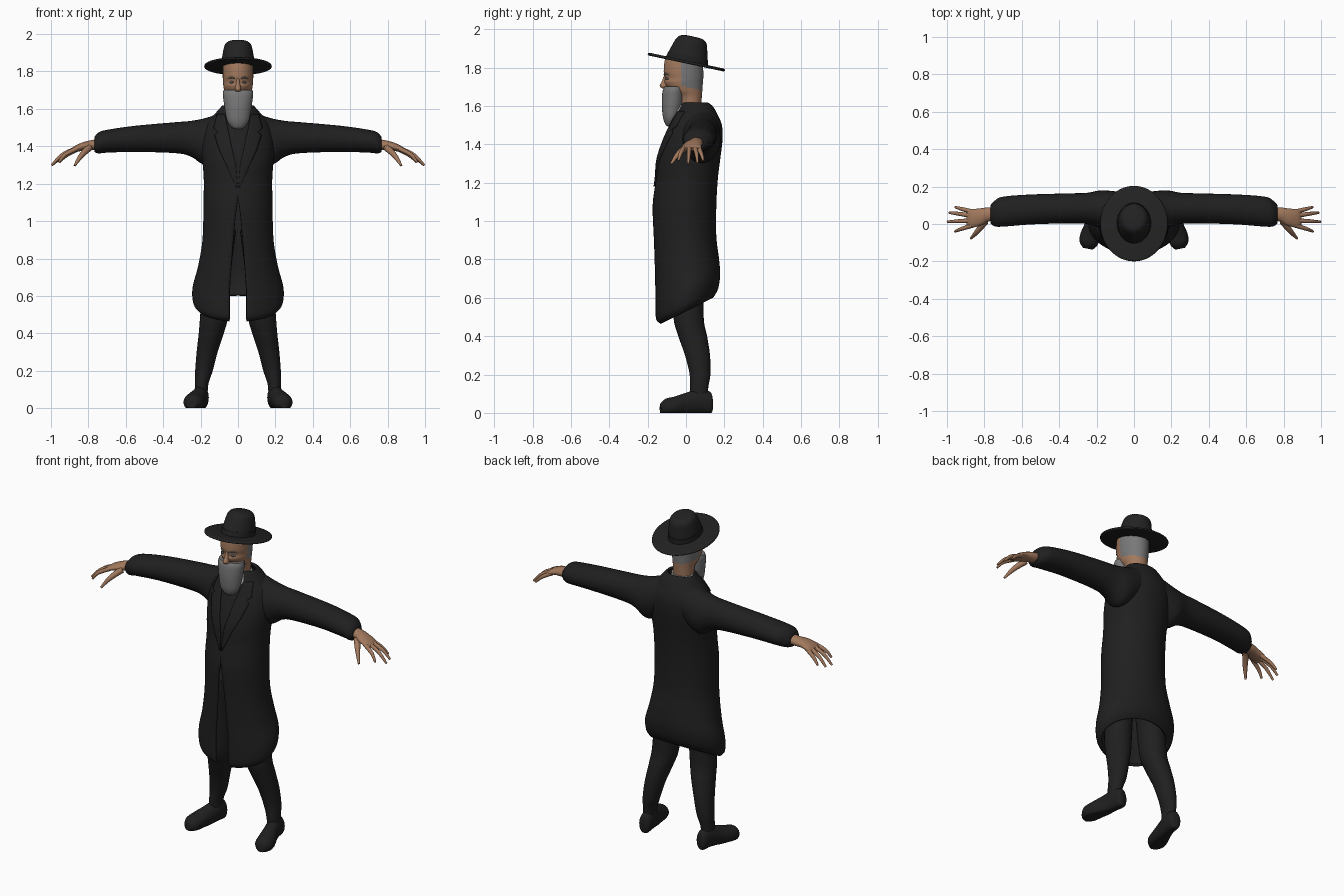
import bpy, bmesh, math
from mathutils import Vector, Matrix

if "Cube" in bpy.data.objects:
    bpy.data.objects.remove(bpy.data.objects["Cube"])


def material(name, rgb):
    m = bpy.data.materials.new(name)
    m.diffuse_color = (*rgb, 1)
    m.use_nodes = True
    m.node_tree.nodes["Principled BSDF"].inputs["Base Color"].default_value = m.diffuse_color
    return m


BLACK = material("black_cloth", (0.014, 0.014, 0.014))
HAT = material("black_felt", (0.016, 0.016, 0.016))
SKIN = material("skin", (0.36, 0.19, 0.11))
GREY = material("grey_hair", (0.19, 0.19, 0.19))
SHIRT = material("pale_shirt", (0.40, 0.40, 0.39))
EYE = material("eye", (0.10, 0.11, 0.13))


def finish(name, bm, *mats, angle=50):
    me = bpy.data.meshes.new(name)
    bm.to_mesh(me)
    bm.free()
    for m in mats:
        me.materials.append(m)
    ob = bpy.data.objects.new(name, me)
    bpy.context.collection.objects.link(ob)
    bpy.ops.object.select_all(action='DESELECT')
    bpy.context.view_layer.objects.active = ob
    ob.select_set(True)
    bpy.ops.object.shade_smooth_by_angle(angle=math.radians(angle))
    return ob


def spline(rows, sub=5):
    """Smooth resampling of a list of equal-length tuples."""
    pts = [rows[0]] + list(rows) + [rows[-1]]
    out = []
    for i in range(1, len(pts) - 2):
        for k in range(sub):
            t = k / sub
            out.append(tuple(
                b + 0.5 * t * (c - a + t * (2*a - 5*b + 4*c - d + t * (3*(b - c) + d - a)))
                for a, b, c, d in zip(*pts[i - 1:i + 3])))
    return out + [tuple(rows[-1])]


def tube(name, rows, mats, side=1, axis=None, ref=(0, 1, 0), n=28, sub=5,
         floor=False, rule=None, angle=50, tilt=None):
    """Loft of ellipses: row = x, y, z, radius along ref, other radius."""
    rows = spline(rows, sub)
    bm = bmesh.new()
    rings = []
    for i, (x, y, z, r1, r2) in enumerate(rows):
        a, b = rows[max(i - 1, 0)], rows[min(i + 1, len(rows) - 1)]
        d = Vector(axis) if axis else Vector(b[:3]) - Vector(a[:3])
        d.normalize()
        u = Vector(ref)
        u = (u - d * u.dot(d)).normalized()
        v = d.cross(u)
        ring = []
        for k in range(n):
            t = 2 * math.pi * k / n
            p = Vector((x, y, z)) + u * r1 * math.cos(t) + v * r2 * math.sin(t)
            if floor:
                p.z = max(p.z, 0)
            p.x *= side
            ring.append(bm.verts.new(p))
        rings.append(ring)
    for r, s in zip(rings, rings[1:]):
        for k in range(n):
            bm.faces.new((r[k], r[(k + 1) % n], s[(k + 1) % n], s[k]))
    bm.faces.new(rings[0])
    bm.faces.new(rings[-1])
    bmesh.ops.recalc_face_normals(bm, faces=bm.faces)
    if rule:
        for f in bm.faces:
            f.material_index = rule(f.calc_center_median())
    if tilt:
        bm.transform(tilt)
    return finish(name, bm, *mats, angle=angle)


def upright(rows):
    """Rows given as z, half width, front y, back y."""
    return [(0, (f + b) / 2, z, (b - f) / 2, a) for z, a, f, b in rows]


Z = (0, 0, 1)

# Long coat: open shell with a front slit and a slanted, curled-in hem
COAT = spline([
    (.53, .215, -.135, .142), (.565, .24, -.158, .168), (.64, .243, -.163, .178),
    (.75, .215, -.164, .172), (.90, .19, -.168, .158), (1.08, .185, -.174, .158),
    (1.22, .183, -.156, .166), (1.32, .19, -.148, .178), (1.42, .197, -.118, .19),
    (1.50, .18, -.085, .187), (1.56, .135, -.06, .162), (1.60, .10, -.04, .138),
    (1.618, .085, -.02, .112)], 4)
N = 64
bm = bmesh.new()
grid = []
for z, a, f, b in COAT:
    gap = .046 * max(0, min(1, (1.12 - z) / .42)) ** .8
    d = math.asin(gap / a)
    w = max(0, min(1, (1.0 - z) / .4))
    row = []
    for j in range(N + 1):
        t = -math.pi / 2 + d + (2 * math.pi - 2 * d) * j / N
        y = (f + b) / 2 + (b - f) / 2 * math.sin(t)
        row.append(bm.verts.new((a * math.cos(t), y, z + .5 * y * w)))
    grid.append(row)
for r, s in zip(grid, grid[1:]):
    for j in range(N):
        bm.faces.new((r[j], r[j + 1], s[j + 1], s[j]))
bmesh.ops.remove_doubles(bm, verts=bm.verts, dist=.0005)
coat = finish("long_coat", bm, BLACK)
mod = coat.modifiers.new("thickness", 'SOLIDIFY')
mod.thickness = .014
mod.offset = -1


def coat_front(x, z):
    _, a, f, b = min(COAT, key=lambda r: abs(r[0] - z))
    for lo, hi in zip(COAT, COAT[1:]):
        if lo[0] <= z <= hi[0]:
            t = (z - lo[0]) / max(hi[0] - lo[0], 1e-6)
            _, a, f, b = [p + (q - p) * t for p, q in zip(lo, hi)]
    return (f + b) / 2 - (b - f) / 2 * math.sqrt(max(0, 1 - (x / a) ** 2))


# Lapels lying on the coat front: z, inner x, outer x
LAPEL = [(1.57, .07, .11), (1.495, .055, .13), (1.475, .05, .105), (1.46, .047, .125),
         (1.38, .03, .10), (1.30, .012, .062), (1.18, .002, .008)]
for s, nm in ((-1, "right"), (1, "left")):
    bm = bmesh.new()
    dense = []
    for p, q in zip(LAPEL, LAPEL[1:]):
        dense += [[u + (v - u) * k / 4 for u, v in zip(p, q)] for k in range(4)]
    dense.append(LAPEL[-1])
    g = []
    for z, x0, x1 in dense:
        xs = [x0 + (x1 - x0) * k / 6 for k in range(7)]
        g.append([bm.verts.new((s * x, coat_front(x, z) - .003, z)) for x in xs])
    for r, q in zip(g, g[1:]):
        for k in range(6):
            bm.faces.new((r[k], r[k + 1], q[k + 1], q[k]))
    lap = finish(nm + "_lapel", bm, BLACK, angle=40)
    mod = lap.modifiers.new("thickness", 'SOLIDIFY')
    mod.thickness = .009
    mod.offset = 0

# Limbs, mirrored left and right
SLEEVE = [(.06, .07, 1.48, .10, .11), (.17, .08, 1.427, .10, .125), (.25, .083, 1.44, .084, .096),
          (.33, .084, 1.446, .08, .083), (.545, .078, 1.44, .08, .07), (.70, .066, 1.427, .08, .061),
          (.745, .056, 1.418, .068, .056), (.768, .052, 1.41, .048, .04)]
PALM = [(.74, .053, 1.41, .036, .03), (.79, .05, 1.405, .038, .026), (.83, .037, 1.398, .046, .022),
        (.87, .03, 1.385, .05, .016), (.89, .03, 1.374, .045, .01)]
FINGERS = {
    "index_finger": [(.865, -.008, 1.386), (.925, -.027, 1.355), (.957, -.04, 1.315)],
    "middle_finger": [(.87, .018, 1.386), (.94, .015, 1.353), (.997, .012, 1.298)],
    "ring_finger": [(.87, .045, 1.384), (.94, .055, 1.35), (.988, .06, 1.302)],
    "little_finger": [(.86, .065, 1.384), (.92, .08, 1.35), (.955, .09, 1.315)],
    "thumb": [(.795, .015, 1.393), (.838, -.04, 1.35), (.873, -.078, 1.297)]}
LEG = [(.09, 0, .95, .10, .08), (.11, .005, .75, .09, .075), (.127, .013, .5, .079, .075),
       (.143, .035, .4, .075, .067), (.165, .06, .3, .065, .056), (.182, .073, .2, .054, .047),
       (.194, .068, .13, .048, .036), (.197, .068, .06, .045, .034)]
SHOE = [(.188, .138, .045, .03, .018), (.191, .125, .052, .058, .034), (.198, .07, .06, .064, .041),
        (.213, .01, .048, .06, .044), (.234, -.06, .035, .05, .053), (.243, -.105, .03, .044, .048),
        (.247, -.132, .024, .026, .026)]
for s, nm in ((-1, "right_"), (1, "left_")):
    tube(nm + "sleeve", SLEEVE, [BLACK], s, axis=(1, 0, 0))
    tube(nm + "palm", PALM, [SKIN], s)
    for f, pts in FINGERS.items():
        radii = (.019, .014, .006) if f == "thumb" else (.0125, .0105, .006)
        tube(nm + f, [(*p, r, r) for p, r in zip(pts, radii)], [SKIN], s, n=12)
    tube(nm + "trouser_leg", LEG, [BLACK], s, axis=Z)
    tube(nm + "shoe", SHOE, [BLACK], s, axis=(.2, -1, 0), ref=Z, floor=True)

# Head with grey hair at the back and sides, skin elsewhere
tube("head", upright([
    (1.54, .058, -.03, .075), (1.64, .06, -.04, .082), (1.68, .07, -.085, .085),
    (1.72, .078, -.112, .088), (1.745, .08, -.109, .09), (1.78, .082, -.116, .09),
    (1.84, .08, -.11, .088), (1.88, .07, -.09, .08)]), [SKIN, GREY], axis=Z, n=48, sub=6,
    rule=lambda c: int(c.y > -.02 and c.z > 1.70 - .25 * c.y))
tube("nose", upright([(1.692, .012, -.125, -.09), (1.705, .017, -.137, -.09),
                      (1.73, .012, -.125, -.09), (1.765, .008, -.112, -.09)]), [SKIN], axis=Z, n=16)

# Beard and moustache
tube("beard", upright([
    (1.492, .018, -.095, -.065), (1.505, .038, -.108, -.05), (1.54, .059, -.12, -.035),
    (1.60, .071, -.126, -.015), (1.65, .078, -.125, -.008), (1.68, .081, -.121, -.006),
    (1.70, .078, -.112, -.01)]), [GREY], axis=Z)

# Eyes and brows
for s, nm in ((-1, "right_"), (1, "left_")):
    tube(nm + "eye", [(.022, -.1, 1.742, .008, .002), (.034, -.098, 1.742, .008, .007),
                      (.046, -.088, 1.741, .008, .002)], [EYE], s, axis=(1, 0, 0), n=12)
    tube(nm + "eyebrow", [(.016, -.112, 1.762, .006, .003), (.035, -.104, 1.768, .006, .005),
                          (.054, -.085, 1.762, .006, .002)], [GREY], s, axis=(1, 0, 0), n=12)

# Shirt collar between neck and coat
tube("shirt_collar", upright([(1.53, .085, -.08, .08), (1.57, .082, -.07, .085),
                              (1.605, .07, -.045, .085)]), [SHIRT], axis=Z)

# Wide-brimmed hat, tilted back
TILT = Matrix.Translation((0, .002, 1.828)) @ Matrix.Rotation(math.radians(-12), 4, 'X')
tube("hat_brim", [(0, 0, -.007, .195, .172), (0, 0, -.004, .205, .18),
                  (0, 0, .004, .205, .18), (0, 0, .008, .195, .172)], [HAT], axis=Z, n=56, sub=2, tilt=TILT)
tube("hat_crown", [(0, .002, 0, .11, .09), (0, .002, .04, .102, .086), (0, .003, .085, .09, .079),
                   (0, .004, .115, .079, .071), (0, .004, .132, .06, .055), (0, .004, .138, .03, .028)],
     [HAT], axis=Z, n=48, tilt=TILT)
tube("hat_band", [(0, .002, .005, .112, .0915), (0, .002, .035, .106, .089)], [BLACK],
     axis=Z, n=48, sub=1, tilt=TILT)
